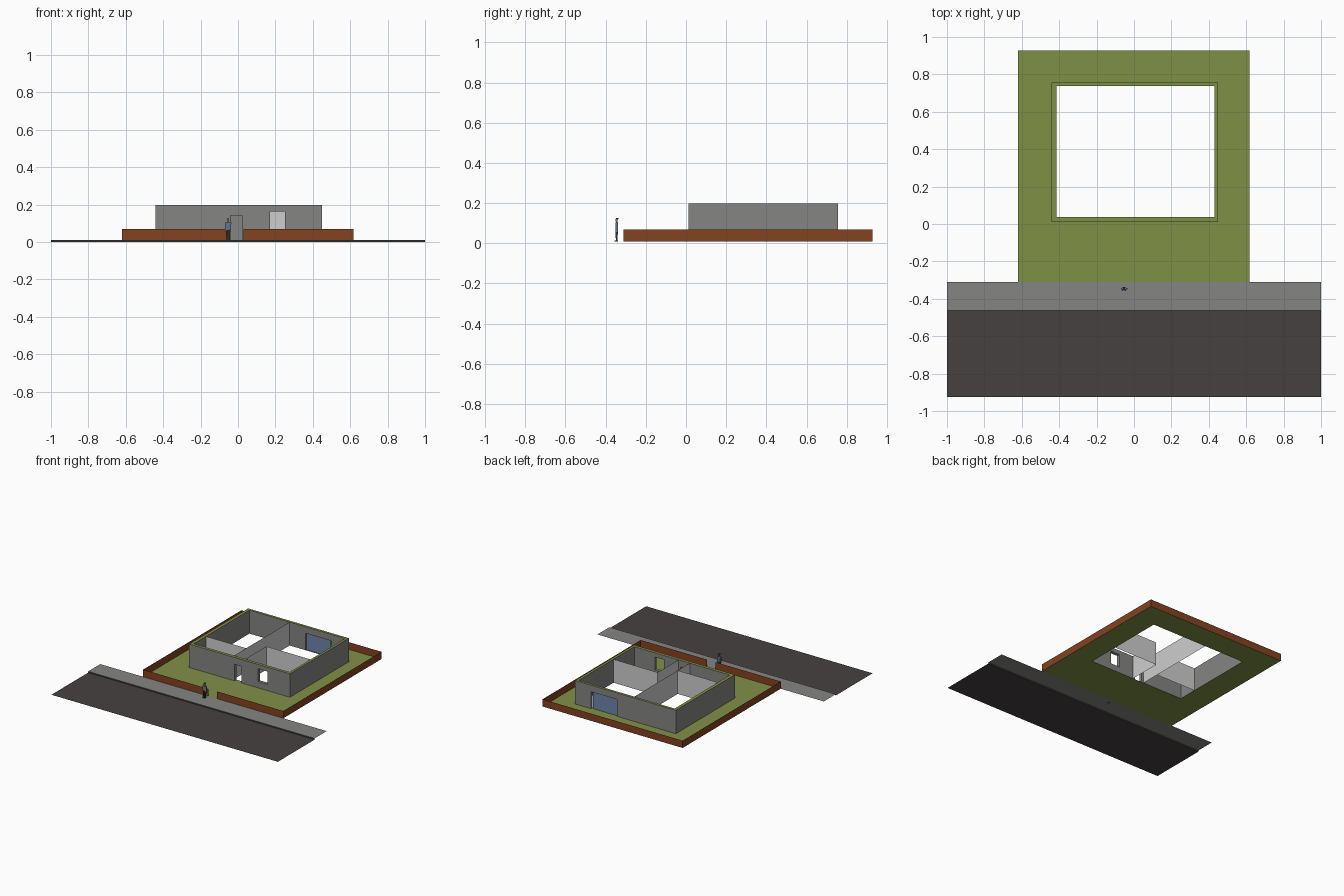
import bpy, bmesh
from mathutils import Vector

if "Cube" in bpy.data.objects:
    bpy.data.objects.remove(bpy.data.objects["Cube"])


def mat(name, r, g, b):
    lin = lambda c: c / 255 / 12.92 if c <= 10 else ((c / 255 + 0.055) / 1.055) ** 2.4
    m = bpy.data.materials.new(name)
    m.diffuse_color = (lin(r), lin(g), lin(b), 1)
    m.use_nodes = True
    m.node_tree.nodes["Principled BSDF"].inputs["Base Color"].default_value = m.diffuse_color
    return m


GRASS = mat("grass green", 128, 144, 70)
GREY = mat("concrete grey", 133, 133, 131)
ROAD = mat("asphalt", 69, 65, 64)
BROWN = mat("fence brown", 132, 66, 32)
PALE = mat("pale plaster", 206, 206, 206)
GLASS = mat("door blue", 110, 133, 170)
SHIRT = mat("shirt blue", 95, 118, 150)
DARK = mat("dark cloth", 52, 52, 58)
SKIN = mat("skin", 165, 115, 85)

G = 0.01                                      # ground level of lawn and pavement
TOP = 0.197                                   # top of the house walls
OUT = (-0.44, 0.45, 0.012, 0.757)             # house outside: x0 x1 y0 y1
INN = (-0.415, 0.43, 0.037, 0.737)            # house inside
DOOR = (-0.04, 0.022, G, 0.142)               # openings: x0 x1 z0 z1
WINDOW = (0.17, 0.25, 0.06, 0.163)
PATIO = (0.08, 0.31, G, 0.145)


def mesh_object(name, quads, mats):
    """quads: list of (four corners, material index)"""
    bm = bmesh.new()
    for pts, mi in quads:
        bm.faces.new([bm.verts.new(p) for p in pts]).material_index = mi
    bmesh.ops.remove_doubles(bm, verts=bm.verts, dist=1e-5)
    me = bpy.data.meshes.new(name)
    bm.to_mesh(me)
    bm.free()
    for m in mats:
        me.materials.append(m)
    ob = bpy.data.objects.new(name, me)
    bpy.context.collection.objects.link(ob)
    return ob


def flat(x0, x1, y0, y1, z):
    return [(x0, y0, z), (x1, y0, z), (x1, y1, z), (x0, y1, z)]


def upright(a, b, z0, z1):
    """vertical quad over the ground line a-b, facing right of a->b"""
    return [(*a, z0), (*b, z0), (*b, z1), (*a, z1)]


def ring(o, i, z):
    """flat frame between two rectangles"""
    c = lambda r: [(r[0], r[2], z), (r[1], r[2], z), (r[1], r[3], z), (r[0], r[3], z)]
    p, q = c(o), c(i)
    return [[p[k], p[(k + 1) % 4], q[(k + 1) % 4], q[k]] for k in range(4)]


def sheet(x0, x1, y, holes, flip):
    """wall sheet along x, gridded around its openings"""
    xs = sorted({x0, x1, *[v for h in holes for v in h[:2]]})
    zs = sorted({G, TOP, *[v for h in holes for v in h[2:]]})
    out = []
    for a, b in zip(xs, xs[1:]):
        for c, d in zip(zs, zs[1:]):
            mx, mz = (a + b) / 2, (c + d) / 2
            if any(h[0] < mx < h[1] and h[2] < mz < h[3] for h in holes):
                continue
            q = upright((a, y), (b, y), c, d)
            out.append(q[::-1] if flip else q)
    return out


def reveal(h, y0, y1):
    """inner edges of an opening"""
    x0, x1, z0, z1 = h
    out = [upright((x0, y0), (x0, y1), z0, z1), upright((x1, y1), (x1, y0), z0, z1),
           flat(x0, x1, y0, y1, z1)[::-1]]
    if z0 > G:
        out.append(flat(x0, x1, y0, y1, z0))
    return out


# road, pavement and curb
mesh_object("road", [(flat(-1, 1, -0.925, -0.462, 0), 0)], [ROAD])
mesh_object("pavement", [(flat(-1, 1, -0.462, -0.31, G), 0)], [GREY])
mesh_object("curb", [(upright((-1, -0.462), (1, -0.462), 0, G), 0)], [ROAD])

# lawn around the open house floor
LOT = (-0.62, 0.617, -0.31, 0.928)
mesh_object("lawn", [(q, 0) for q in ring(LOT, INN, G)], [GRASS])

# thin boundary fence with a gap at the gate
x0, x1, y0, y1 = LOT
line = [(0.03, y0), (x1, y0), (x1, y1), (x0, y1), (x0, y0), (-0.045, y0)]
mesh_object("boundary_fence", [(upright(a, b, G, 0.068), 0) for a, b in zip(line, line[1:])], [BROWN])

# house shell: outer and inner sheets, openings, green top rim
quads = []
for (a, b, c, d), inner in ((OUT, False), (INN, True)):
    quads += sheet(a, b, c, [DOOR, WINDOW], inner)
    quads += sheet(a, b, d, [PATIO], not inner)
    for q in (upright((b, c), (b, d), G, TOP), upright((a, d), (a, c), G, TOP)):
        quads.append(q[::-1] if inner else q)
for h in (DOOR, WINDOW):
    quads += reveal(h, OUT[2], INN[2])
quads += reveal(PATIO, INN[3], OUT[3])
mesh_object("house_walls", [(q, 0) for q in quads] + [(q, 1) for q in ring(OUT, INN, TOP)], [GREY, GRASS])

# thin room partitions
C1, C2 = -0.06, 0.04
for name, a, b in (("corridor_wall_left", (C1, INN[2]), (C1, INN[3])),
                   ("corridor_wall_right", (C2, INN[2]), (C2, 0.30)),
                   ("left_room_wall", (INN[0], 0.19), (C1, 0.19)),
                   ("right_room_wall", (C2, 0.30), (INN[1], 0.30))):
    mesh_object(name, [(upright(a, b, G, TOP), 0)], [PALE])

# sliding patio door
mesh_object("patio_door", [(upright((0.298, 0.748), (0.08, 0.748), G, 0.143), 0)], [GLASS])


# standing person by the gate, in simple blocks
def block(name, centre, size, m, taper=1.0):
    bm = bmesh.new()
    bmesh.ops.create_cube(bm, size=1)
    for v in bm.verts:
        k = taper if v.co.z < 0 else 1
        v.co = Vector((v.co.x * size[0] * k, v.co.y * size[1] * k, v.co.z * size[2])) + Vector(centre)
    me = bpy.data.meshes.new(name)
    bm.to_mesh(me)
    bm.free()
    me.materials.append(m)
    bpy.context.collection.objects.link(bpy.data.objects.new(name, me))


PX, PY = -0.053, -0.345
for s, side in ((-1, "left"), (1, "right")):
    block(side + "_leg", (PX + s * 0.006, PY, 0.039), (0.010, 0.012, 0.050), DARK, 0.7)
    block(side + "_shoe", (PX + s * 0.006, PY - 0.003, 0.012), (0.008, 0.018, 0.005), DARK)
    block(side + "_arm", (PX + s * 0.014, PY, 0.083), (0.006, 0.008, 0.040), SHIRT, 0.8)
    block(side + "_hand", (PX + s * 0.014, PY, 0.059), (0.005, 0.006, 0.008), SKIN)
block("torso", (PX, PY, 0.084), (0.023, 0.013, 0.040), SHIRT, 0.85)
block("neck", (PX, PY, 0.106), (0.006, 0.006, 0.005), SKIN)
block("head", (PX, PY, 0.115), (0.011, 0.012, 0.014), SKIN, 0.75)
block("hair", (PX, PY + 0.002, 0.1235), (0.012, 0.012, 0.005), DARK)
